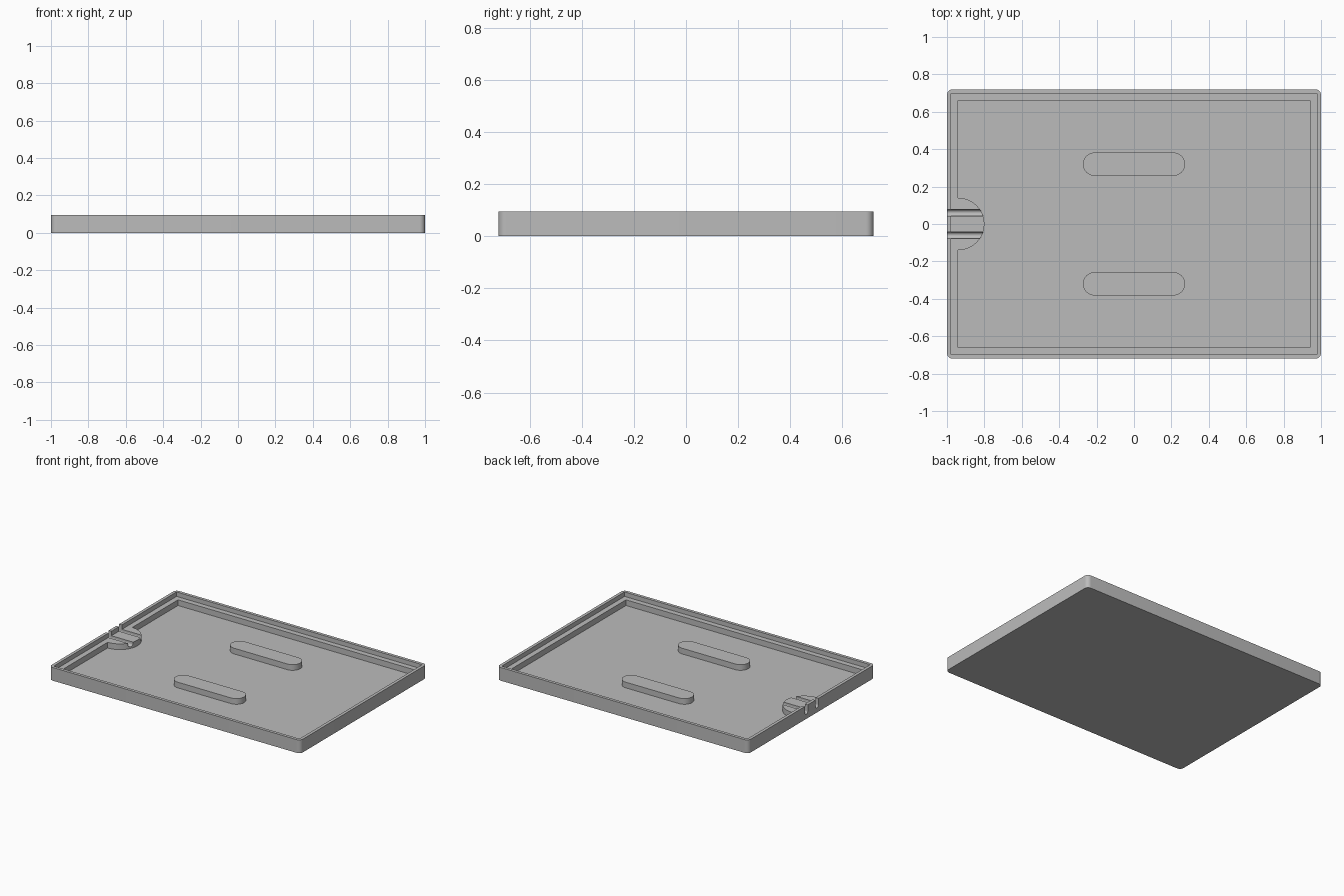
import bpy, bmesh, math

if "Cube" in bpy.data.objects:
    bpy.data.objects.remove(bpy.data.objects["Cube"], do_unlink=True)

HX, HY, HEIGHT = 1.0, 0.72, 0.095
FLOOR, LEDGE = 0.022, 0.063

grey = bpy.data.materials.new("plain grey")
grey.diffuse_color = (0.5, 0.5, 0.5, 1)
grey.use_nodes = True
grey.node_tree.nodes["Principled BSDF"].inputs["Base Color"].default_value = (0.5, 0.5, 0.5, 1)


def rounded_rect(cx, cy, hx, hy, r=0.0, steps=12):
    """Counter-clockwise outline with rounded corners."""
    pts = []
    for i, (sx, sy) in enumerate(((1, 1), (-1, 1), (-1, -1), (1, -1))):
        for k in range(steps + 1 if r else 1):
            a = math.pi / 2 * (i + k / steps)
            p = (cx + sx * (hx - r) + r * math.cos(a), cy + sy * (hy - r) + r * math.sin(a)) if r \
                else (cx + sx * hx, cy + sy * hy)
            if all(math.dist(p, q) > 1e-5 for q in pts):
                pts.append(p)
    return pts


def prism(name, outline, start, end, along_x=False):
    """Extrude an outline along z, or a (y, z) outline along x."""
    bm = bmesh.new()
    place = (lambda a, b: (start, a, b)) if along_x else (lambda a, b: (a, b, start))
    face = bm.faces.new([bm.verts.new(place(a, b)) for a, b in outline])
    new = bmesh.ops.extrude_face_region(bm, geom=[face])["geom"]
    depth = end - start
    bmesh.ops.translate(bm, vec=(depth, 0, 0) if along_x else (0, 0, depth),
                        verts=[g for g in new if isinstance(g, bmesh.types.BMVert)])
    bmesh.ops.recalc_face_normals(bm, faces=bm.faces)
    mesh = bpy.data.meshes.new(name)
    bm.to_mesh(mesh)
    bm.free()
    mesh.materials.append(grey)
    obj = bpy.data.objects.new(name, mesh)
    bpy.context.collection.objects.link(obj)
    return obj


def select(obj):
    bpy.ops.object.select_all(action='DESELECT')
    obj.select_set(True)
    bpy.context.view_layer.objects.active = obj


def cut(target, cutter):
    cutter.hide_render = True
    select(target)
    mod = target.modifiers.new("cut", 'BOOLEAN')
    mod.operation, mod.solver, mod.object = 'DIFFERENCE', 'EXACT', cutter
    bpy.ops.object.modifier_apply(modifier=mod.name)
    bpy.data.objects.remove(cutter, do_unlink=True)


# Solid tray block with rounded upright corners
tray = prism("tray", rounded_rect(0, 0, HX, HY, 0.03, 8), 0, HEIGHT)

# Floor pocket, leaving the two raised pads and the half-round cable boss
pocket = prism("floor_pocket", rounded_rect(0, 0, HX - 0.06, HY - 0.06), FLOOR, 0.2)
for side in (-1, 1):
    cut(pocket, prism("pad", rounded_rect(0, side * 0.32, 0.273, 0.062, 0.062), -0.1, 0.3))
cut(pocket, prism("cable_boss", rounded_rect(-0.94, 0, 0.14, 0.14, 0.14), -0.1, 0.3))
cut(tray, pocket)

# Wider, shallower recess forms the ledge and levels the pads and boss
cut(tray, prism("rim_recess", rounded_rect(0, 0, HX - 0.022, HY - 0.022), LEDGE, 0.25))

# Two round-bottomed cable grooves through the wall and boss
for side in (-1, 1):
    cut(tray, prism("groove", rounded_rect(side * 0.06, 0.118, 0.017, 0.084, 0.017),
                    -1.1, -0.77, along_x=True))

select(tray)
bpy.ops.object.shade_smooth_by_angle(angle=math.radians(30))
